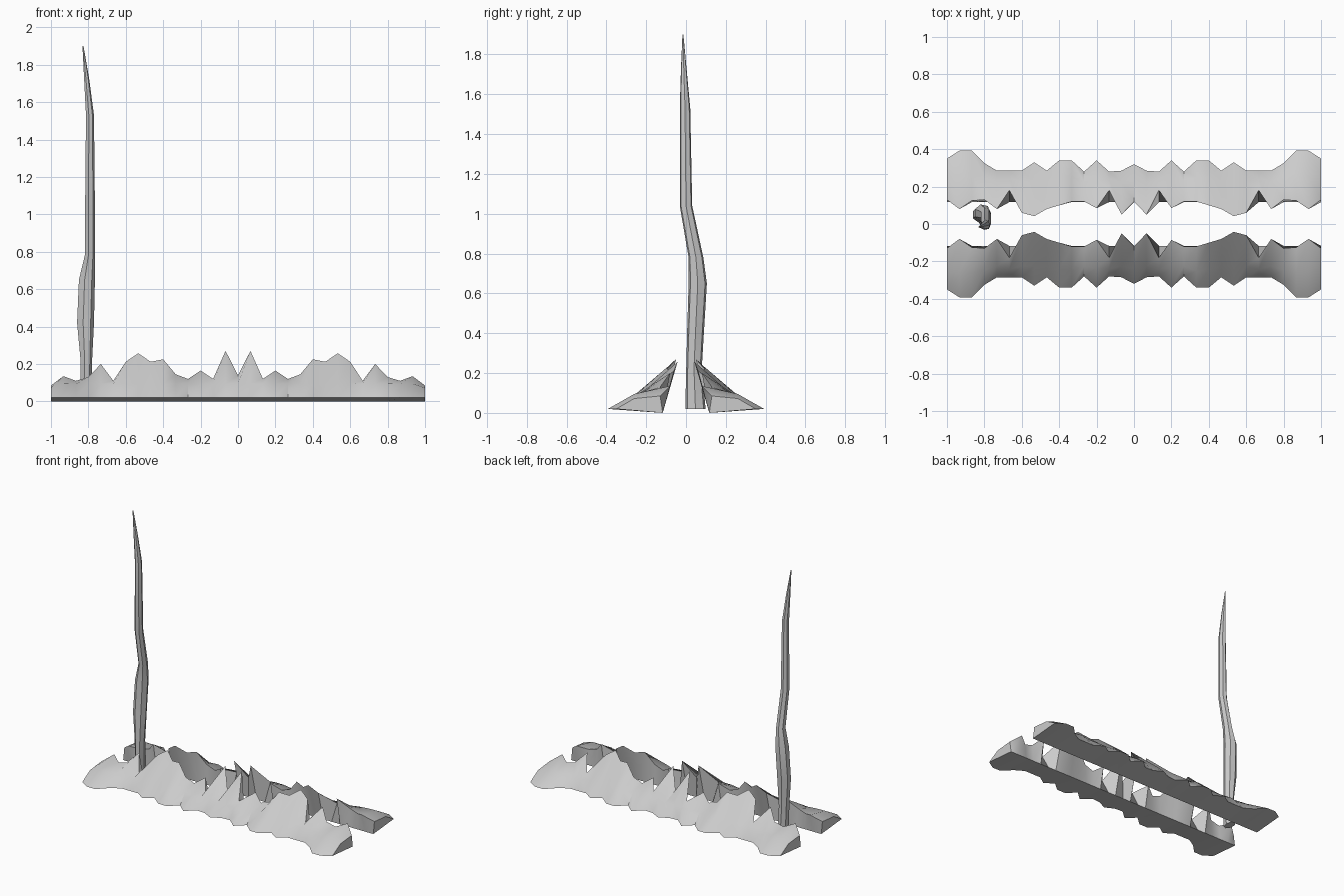
import bpy, math

if "Cube" in bpy.data.objects:
    bpy.data.objects.remove(bpy.data.objects["Cube"])

# Half profile of a ridge from the middle outwards, one station every 1/15 in x:
# (outer edge y, crest y, crest z)
HALF = [(.32, .12, .14), (.285, .05, .27), (.28, .18, .12), (.34, .085, .165),
        (.28, .12, .12), (.34, .12, .145), (.34, .10, .225), (.285, .08, .212),
        (.33, .042, .257), (.285, .06, .212), (.285, .18, .11), (.285, .08, .20),
        (.325, .13, .13), (.392, .125, .11), (.392, .08, .135), (.35, .13, .085)]


def make_mesh(name, verts, faces, angle):
    mesh = bpy.data.meshes.new(name)
    mesh.from_pydata(verts, [], faces)
    ob = bpy.data.objects.new(name, mesh)
    bpy.context.collection.objects.link(ob)
    bpy.ops.object.select_all(action='DESELECT')
    ob.select_set(True)
    bpy.context.view_layer.objects.active = ob
    bpy.ops.object.mode_set(mode='EDIT')
    bpy.ops.mesh.select_all(action='SELECT')
    bpy.ops.mesh.normals_make_consistent(inside=False)
    bpy.ops.object.mode_set(mode='OBJECT')
    bpy.ops.object.shade_smooth_by_angle(angle=math.radians(angle))
    return ob


def loft(name, rings, angle):
    n = len(rings[0])
    verts = [p for ring in rings for p in ring]
    faces = [(k * n + i, k * n + (i + 1) % n, (k + 1) * n + (i + 1) % n, (k + 1) * n + i)
             for k in range(len(rings) - 1) for i in range(n)]
    faces += [tuple(range(n)), tuple(range(len(verts) - n, len(verts)))]
    return make_mesh(name, verts, faces, angle)


# Two jagged banks, mirrored front to back
def bank(name, side):
    rings = []
    for i in range(-15, 16):
        outer, crest_y, crest_z = HALF[abs(i)]
        mid_y = crest_y + (outer - crest_y) * .6
        mid_y = max(.225, min(.26, mid_y))
        mid_z = min(.095, crest_z * .85)
        section = [(outer, .02), (mid_y, mid_z), (crest_y, crest_z), (.117, 0)]
        rings.append([(i / 15, side * y, z) for y, z in section])
    return loft(name, rings, 40)


bank("front_bank", -1)
bank("back_bank", 1)

# Crooked post: (z, x min, x max, y min, y max)
POST = [(.02, -.845, -.785, -.005, .10), (.22, -.845, -.78, 0, .08),
        (.42, -.865, -.77, .005, .092), (.65, -.855, -.765, .012, .106),
        (.78, -.822, -.765, .012, .088), (1.04, -.82, -.765, -.032, .032),
        (1.53, -.815, -.77, -.032, .022), (1.72, -.824, -.795, -.026, .004),
        (1.9, -.832, -.826, -.018, -.013)]
SIDES = 7
rings = []
for z, x0, x1, y0, y1 in POST:
    rings.append([((x0 + x1) / 2 + (x1 - x0) / 2 * math.cos(math.tau * k / SIDES),
                   (y0 + y1) / 2 + (y1 - y0) / 2 * math.sin(math.tau * k / SIDES), z)
                  for k in range(SIDES)])
loft("crooked_post", rings, 35)
